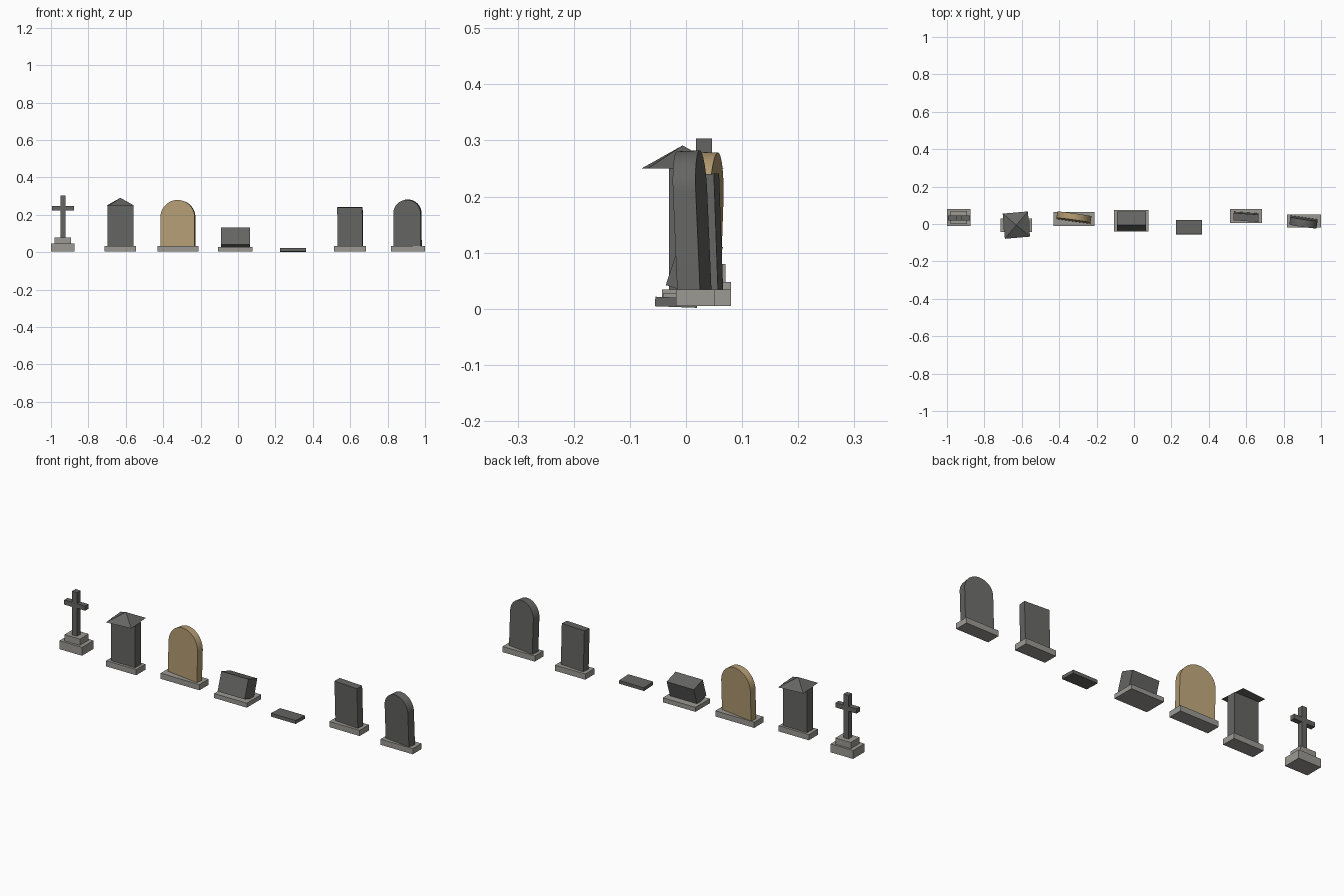
import bpy, bmesh, math
from mathutils import Matrix, Vector

if "Cube" in bpy.data.objects:
    bpy.data.objects.remove(bpy.data.objects["Cube"])


def material(name, rgb):
    m = bpy.data.materials.new(name)
    m.diffuse_color = (*rgb, 1)
    m.use_nodes = True
    m.node_tree.nodes["Principled BSDF"].inputs["Base Color"].default_value = m.diffuse_color
    return m


DARK = material("dark_stone", (0.13, 0.13, 0.125))
PALE = material("pale_stone", (0.33, 0.32, 0.29))
GOLD = material("sandstone", (0.45, 0.33, 0.17))


def finish(name, bm, mat, matrix):
    bmesh.ops.recalc_face_normals(bm, faces=bm.faces)
    me = bpy.data.meshes.new(name)
    bm.to_mesh(me)
    bm.free()
    ob = bpy.data.objects.new(name, me)
    ob.matrix_world = matrix
    me.materials.append(mat)
    bpy.context.collection.objects.link(ob)
    return ob


def place(x, y, z, yaw=0, lean=0):
    return (Matrix.Translation((x, y, z)) @ Matrix.Rotation(math.radians(yaw), 4, 'Z')
            @ Matrix.Rotation(math.radians(lean), 4, 'X'))


def block(name, mat, x, y, z, yaw=0, lean=0):
    """Box from (min, max) pairs, turned about its own centre."""
    bm = bmesh.new()
    bmesh.ops.create_cube(bm, size=1)
    size = [b - a for a, b in (x, y, z)]
    bmesh.ops.scale(bm, vec=size, verts=bm.verts)
    mid = [(a + b) / 2 for a, b in (x, y, z)]
    return finish(name, bm, mat, place(*mid, yaw, lean))


def arched_slab(name, mat, x, y, z0, radius, shoulder, depth, yaw, lean):
    """Slab with a half-round top, extruded from its front profile."""
    n = 32
    pts = [(-radius, 0), (radius, 0)]
    pts += [(radius * math.cos(math.pi * i / n), shoulder + radius * math.sin(math.pi * i / n))
            for i in range(n + 1)]
    bm = bmesh.new()
    face = bm.faces.new([bm.verts.new((px, -depth / 2, pz)) for px, pz in pts])
    ext = bmesh.ops.extrude_face_region(bm, geom=[face])
    moved = [v for v in ext["geom"] if isinstance(v, bmesh.types.BMVert)]
    bmesh.ops.translate(bm, vec=Vector((0, depth, 0)), verts=moved)
    ob = finish(name, bm, mat, place(x, y, z0, yaw, lean))
    bpy.ops.object.select_all(action='DESELECT')
    ob.select_set(True)
    bpy.context.view_layer.objects.active = ob
    bpy.ops.object.shade_smooth_by_angle(angle=math.radians(30))


LOW, TOP = 0.005, 0.034

# Cross on a stepped plinth
block("cross_plinth", PALE, (-1.0, -0.873), (-0.012, 0.08), (LOW, 0.048))
block("cross_step", PALE, (-0.98, -0.893), (0.0, 0.07), (0.048, 0.08))
block("cross_shaft", DARK, (-0.95, -0.922), (0.018, 0.046), (0.08, 0.303))
block("cross_arms", DARK, (-0.995, -0.877), (0.019, 0.045), (0.222, 0.246))

# Pillar with a four-sided roof
block("pillar_base", PALE, (-0.715, -0.545), (-0.043, 0.03), (LOW, TOP))
block("pillar_body", DARK, (-0.697, -0.56), (-0.03, 0.018), (TOP, 0.25))
bm = bmesh.new()
bmesh.ops.create_cone(bm, cap_ends=True, segments=4, radius1=0.0955, radius2=0, depth=0.041)
finish("pillar_roof", bm, DARK, place(-0.629, -0.006, 0.2705, yaw=50))

# Sandstone arched headstone
block("sandstone_base", PALE, (-0.43, -0.211), (-0.01, 0.064), (LOW, TOP))
arched_slab("sandstone_slab", GOLD, -0.322, 0.031, TOP - 0.004, 0.092, 0.157, 0.035, -8, -2)

# Low slanted marker
block("slant_base", PALE, (-0.107, 0.078), (-0.04, 0.076), (LOW, 0.028))
block("slant_marker", DARK, (-0.09, 0.063), (-0.023, 0.053), (0.028, 0.124), lean=-18)

# Flat ground plaque
block("flat_plaque", DARK, (0.224, 0.364), (-0.055, 0.02), (0.003, 0.02), lean=-2.2)

# Plain rectangular headstone
block("plain_base", PALE, (0.513, 0.684), (0.005, 0.08), (LOW, TOP))
block("plain_slab", DARK, (0.532, 0.666), (0.019, 0.058), (TOP - 0.003, 0.24), yaw=-4, lean=2)

# Dark arched headstone
block("arched_base", PALE, (0.818, 1.0), (-0.018, 0.052), (LOW, TOP))
arched_slab("arched_slab", DARK, 0.907, 0.015, TOP - 0.004, 0.0735, 0.178, 0.041, -8, 2.5)
